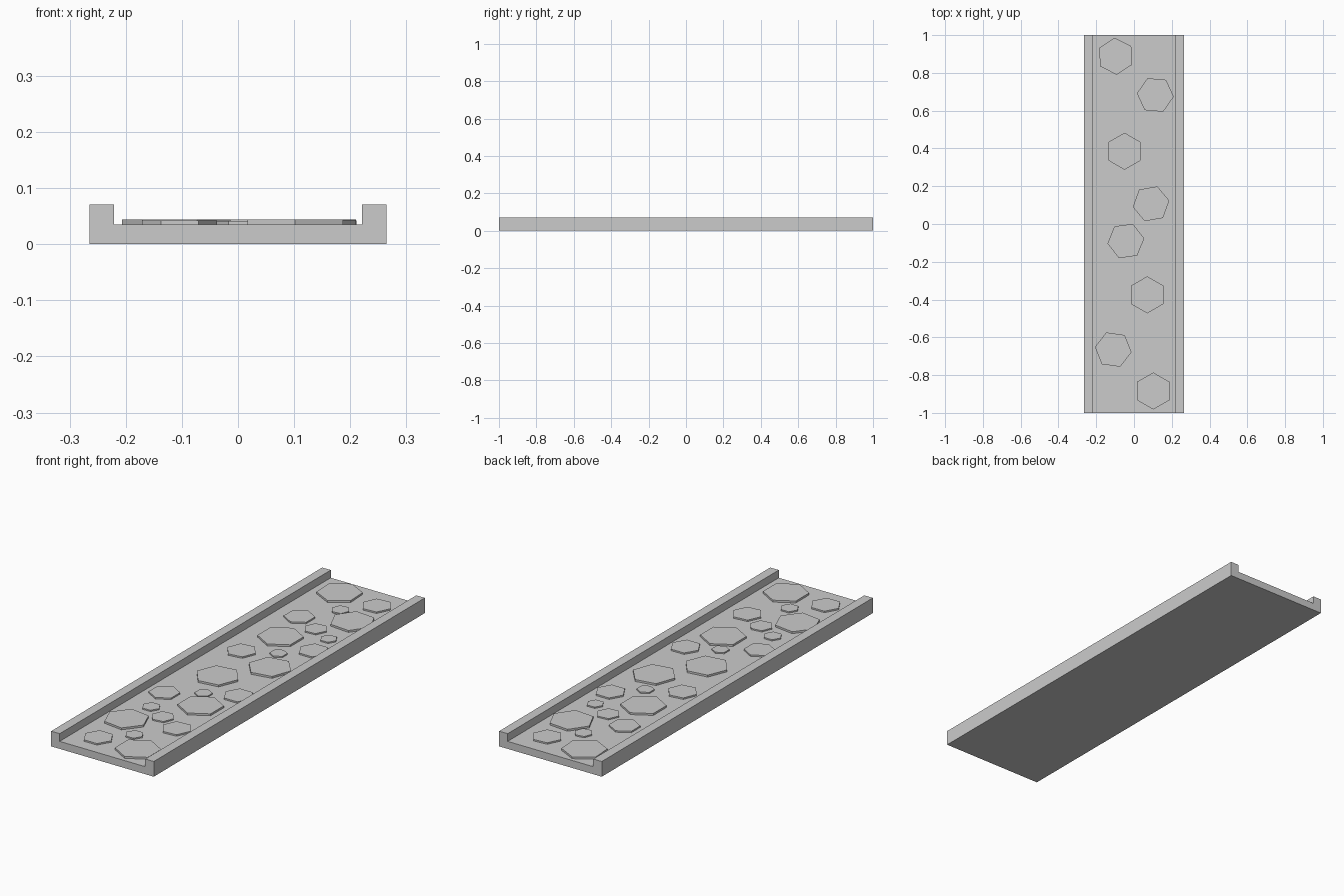
import bpy, bmesh
from math import cos, sin, radians, tau

if "Cube" in bpy.data.objects:
    bpy.data.objects.remove(bpy.data.objects["Cube"])

HALF_W, INNER_W, HALF_L = 0.265, 0.221, 1.0
FLOOR_Z, RIM_Z = 0.035, 0.071


def prism(name, outline, offset):
    """Extrude a closed outline of 3D points along an offset vector."""
    bm = bmesh.new()
    face = bm.faces.new([bm.verts.new(p) for p in outline])
    ext = bmesh.ops.extrude_face_region(bm, geom=[face])
    verts = [g for g in ext["geom"] if isinstance(g, bmesh.types.BMVert)]
    bmesh.ops.translate(bm, verts=verts, vec=offset)
    bmesh.ops.recalc_face_normals(bm, faces=bm.faces)
    mesh = bpy.data.meshes.new(name)
    bm.to_mesh(mesh)
    bm.free()
    obj = bpy.data.objects.new(name, mesh)
    bpy.context.collection.objects.link(obj)
    return obj


def paver(name, x, y, radius, angle, top):
    z = FLOOR_Z - 0.001
    ring = [(x + radius * cos(radians(angle) + tau * i / 6),
             y + radius * sin(radians(angle) + tau * i / 6), z) for i in range(6)]
    prism(name, ring, (0, 0, top - z))


# Path bed with raised curbs: one U-shaped profile run along y
half = [(INNER_W, FLOOR_Z), (INNER_W, RIM_Z), (HALF_W, RIM_Z), (HALF_W, 0)]
profile = half + [(-x, z) for x, z in reversed(half)]
prism("path_bed", [(x, -HALF_L, z) for x, z in profile], (0, 2 * HALF_L, 0))

# Large hexagonal stones: x, y, angle
large = [(-0.097, 0.888, 93), (0.113, 0.683, -5), (-0.05, 0.385, 90),
         (0.09, 0.107, 10), (-0.043, -0.09, 8), (0.07, -0.375, 90),
         (-0.11, -0.665, -8), (0.102, -0.884, 90)]
for i, (x, y, a) in enumerate(large):
    paver(f"large_stone_{i + 1}", x, y, 0.098, a, 0.044)

# Medium stones between them
medium = [(-0.104, -0.882, 0), (0.116, -0.619, 5), (-0.133, -0.353, 90),
          (0.142, -0.199, 0), (-0.106, 0.177, 8), (0.144, 0.352, 0),
          (-0.10, 0.596, 90), (0.105, 0.873, 5)]
for i, (x, y, a) in enumerate(medium):
    paver(f"medium_stone_{i + 1}", x, y, 0.067, a, 0.042)

# Small filler stones: x, y, radius, angle
small = [(0.004, -0.77, 0.041, 0), (0.0, -0.555, 0.052, 8),
         (-0.098, -0.50, 0.041, 0), (0.006, -0.263, 0.038, 90),
         (0.037, 0.246, 0.038, 90), (0.025, 0.537, 0.052, 5),
         (0.128, 0.486, 0.038, 0), (0.002, 0.753, 0.041, 8)]
for i, (x, y, r, a) in enumerate(small):
    paver(f"small_stone_{i + 1}", x, y, r, a, 0.041)
